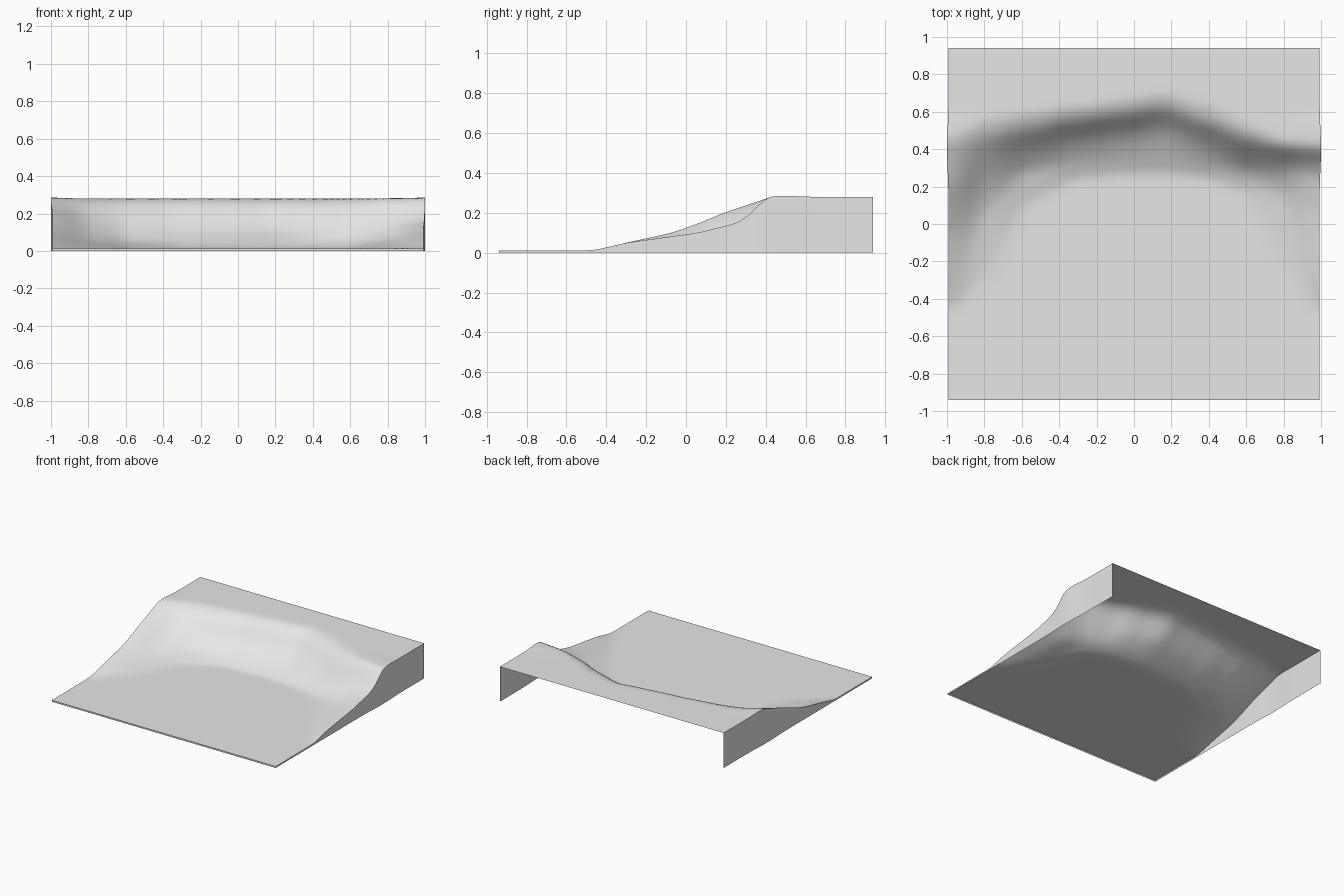
import bpy, bmesh, math

cube = bpy.data.objects.get("Cube")
if cube:
    bpy.data.objects.remove(cube)

NX, NY = 64, 96
HALF_X, HALF_Y = 0.992, 0.94

# Contour heights, then for each x the y where the slope reaches each height
LEVELS = (0.012, 0.05, 0.1, 0.15, 0.2, 0.25, 0.28)
STATIONS = (
    (-1.0, (-.46, -.30, -.07, .07, .19, .34, .43)),
    (-0.8, (-.30, .08, .22, .31, .39, .46, .55)),
    (-0.6, (.10, .28, .35, .41, .455, .51, .58)),
    (-0.3, (.25, .34, .42, .475, .515, .555, .62)),
    (0.0, (.27, .36, .45, .51, .55, .59, .66)),
    (0.15, (.27, .36, .46, .53, .575, .62, .69)),
    (0.4, (.25, .33, .40, .455, .495, .54, .63)),
    (0.6, (.18, .28, .33, .37, .41, .45, .52)),
    (0.8, (-.20, .16, .26, .315, .36, .39, .43)),
    (1.0, (-.46, -.30, .06, .26, .33, .375, .41)),
)


def contour(x):
    """Blend the neighbouring stations at x."""
    for (xa, a), (xb, b) in zip(STATIONS, STATIONS[1:]):
        if x <= xb:
            t = (x - xa) / (xb - xa)
            t = 0.5 * t + 0.5 * t * t * (3 - 2 * t)
            return [p + (q - p) * t for p, q in zip(a, b)]
    return STATIONS[-1][1]


def height(ys, y):
    """Height of one slope profile at y."""
    if y <= ys[0]:
        return LEVELS[0]
    for i in range(len(ys) - 1):
        if y <= ys[i + 1]:
            t = (y - ys[i]) / (ys[i + 1] - ys[i])
            return LEVELS[i] + (LEVELS[i + 1] - LEVELS[i]) * t
    return LEVELS[-1]


# Height field, softened a little in both directions
xs = [-1 + 2 * i / NX for i in range(NX + 1)]
ys = [HALF_Y * (2 * j / NY - 1) for j in range(NY + 1)]
field = []
for x in xs:
    line = contour(x)
    lip = 0.006 * abs(x) ** 6
    field.append([height(line, y) + lip * math.exp(-((y - 0.5) / 0.08) ** 2) for y in ys])


def soften(row):
    return [row[0]] + [(a + 2 * b + c) / 4 for a, b, c in zip(row, row[1:], row[2:])] + [row[-1]]


for _ in range(3):
    field = [soften(row) for row in field]
    field = [list(c) for c in zip(*[soften(col) for col in zip(*field)])]

gray = bpy.data.materials.new("pale_gray")
gray.use_nodes = True
color = (0.8, 0.8, 0.8, 1)
gray.diffuse_color = color
gray.node_tree.nodes["Principled BSDF"].inputs["Base Color"].default_value = color

# Sloping ground sheet, open underneath
bm = bmesh.new()
grid = []
for x, row in zip(xs, field):
    grid.append([])
    for y, z in zip(ys, row):
        bulge = 0.008 * math.exp(-((y - 0.4) / 0.15) ** 2)
        grid[-1].append(bm.verts.new((x * (HALF_X + bulge), y, z)))
for i in range(NX):
    for j in range(NY):
        bm.faces.new((grid[i][j], grid[i + 1][j], grid[i + 1][j + 1], grid[i][j + 1]))


# Side walls and low front lip; the back stays open
def skirt(edge):
    feet = [bm.verts.new((v.co.x, v.co.y, 0)) for v in edge]
    for k in range(len(edge) - 1):
        bm.faces.new((edge[k], feet[k], feet[k + 1], edge[k + 1]))


skirt(grid[-1])
skirt(grid[0][::-1])
skirt([col[0] for col in grid])

mesh = bpy.data.meshes.new("sloped_ground")
bm.to_mesh(mesh)
bm.free()
mesh.materials.append(gray)
ground = bpy.data.objects.new("sloped_ground", mesh)
bpy.context.scene.collection.objects.link(ground)

bpy.ops.object.select_all(action='DESELECT')
ground.select_set(True)
bpy.context.view_layer.objects.active = ground
bpy.ops.object.shade_smooth_by_angle(angle=math.radians(40))
